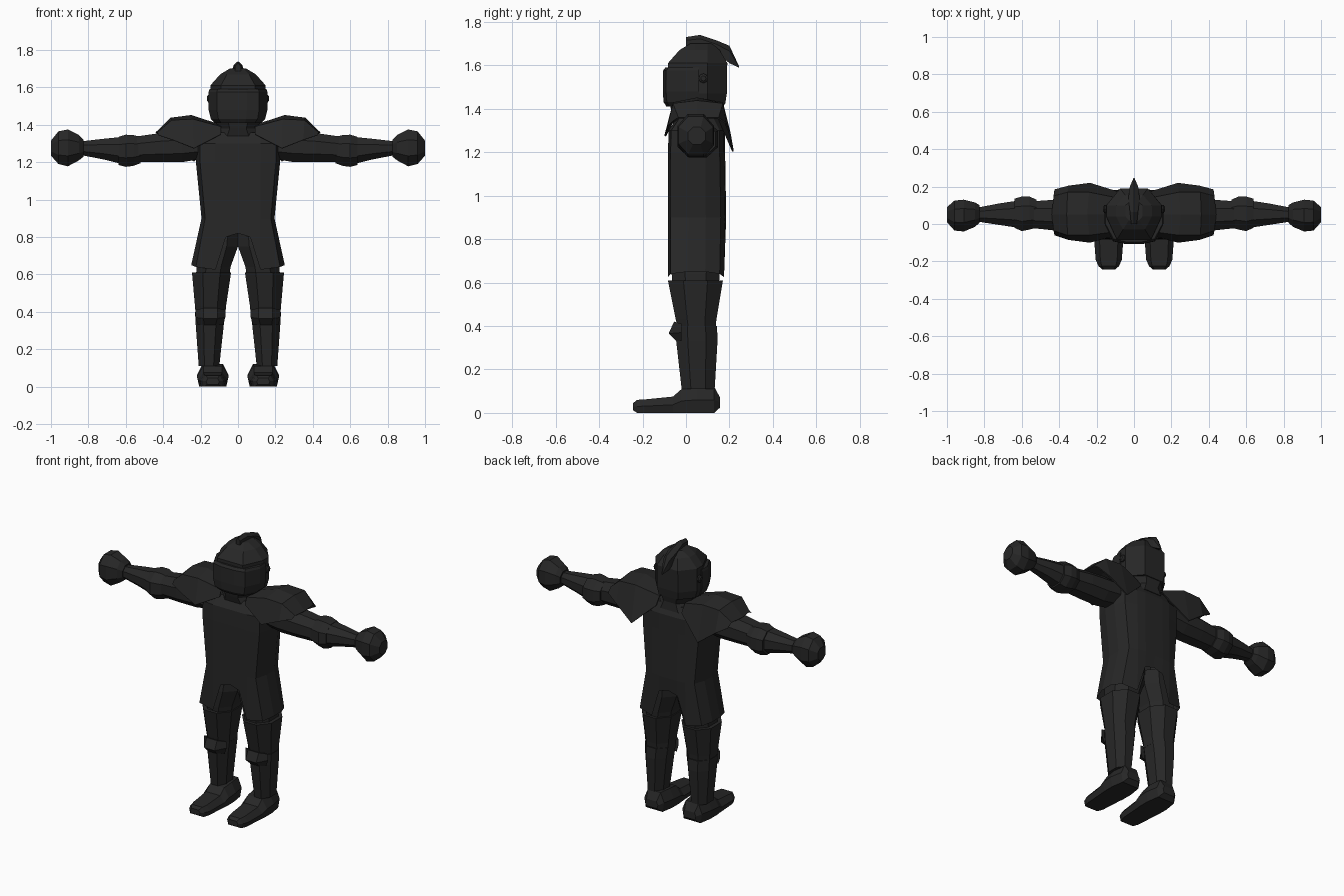
import bpy, bmesh, math
from mathutils import Vector

iron = bpy.data.materials.new("dark iron")
iron.diffuse_color = (0.02, 0.02, 0.02, 1)


def loft(name, rings, mirror=False, closed=True, caps=(True, True), thick=0):
    """Skin a list of point rings into a flat-shaded part."""
    bm = bmesh.new()
    rows = [[bm.verts.new(p) for p in r] for r in rings]
    n = len(rows[0])
    for a, b in zip(rows, rows[1:]):
        for i in range(n if closed else n - 1):
            j = (i + 1) % n
            bm.faces.new((a[i], a[j], b[j], b[i]))
    if closed and caps[0]:
        bm.faces.new(rows[0])
    if closed and caps[1]:
        bm.faces.new(rows[-1])
    bmesh.ops.recalc_face_normals(bm, faces=bm.faces)
    me = bpy.data.meshes.new(name)
    bm.to_mesh(me)
    bm.free()
    me.materials.append(iron)
    ob = bpy.data.objects.new(name, me)
    bpy.context.collection.objects.link(ob)
    if thick:
        ob.modifiers.new("thickness", 'SOLIDIFY').thickness = thick
    if mirror:
        ob.modifiers.new("other side", 'MIRROR')
    return ob


def octagon(a0, a1, b0, b1, k=0.28):
    ca, cb = (a1 - a0) * k, (b1 - b0) * k
    return [(a0 + ca, b0), (a1 - ca, b0), (a1, b0 + cb), (a1, b1 - cb),
            (a1 - ca, b1), (a0 + ca, b1), (a0, b1 - cb), (a0, b0 + cb)]


def upright(rows, k=0.28):
    """Rows of (z, x0, x1, y0, y1)."""
    return [[(x, y, z) for x, y in octagon(x0, x1, y0, y1, k)] for z, x0, x1, y0, y1 in rows]


def sideways(rows, k=0.28):
    """Rows of (x, y0, y1, z0, z1)."""
    return [[(x, y, z) for y, z in octagon(y0, y1, z0, z1, k)] for x, y0, y1, z0, z1 in rows]


# Tunic with an arched hem at front and back
def tunic_ring(z, w, f, b, hem=None):
    h = hem or (z, z, z, z, z, z)
    m = (f + b) / 2
    half = [(0, f, h[0]), (.065, f, h[1]), (.12, f, h[2]), (w * .9, f + .012, h[3]),
            (w, m - .04, h[4]), (w, m + .04, h[4]),
            (w * .88, b - .025, h[3]), (.12, b - .005, h[2]), (.065, b, h[1]), (0, b, h[0])]
    return half + [(-x, y, zz) for x, y, zz in half[-2:0:-1]]


loft("tunic", [
    tunic_ring(.65, .25, -.083, .18, (.82, .80, .625, .64, .65, .65)),
    tunic_ring(.90, .195, -.083, .185),
    tunic_ring(1.20, .225, -.083, .18),
    tunic_ring(1.30, .225, -.08, .18),
    tunic_ring(1.36, .15, -.04, .15)], caps=(False, True))

# Legs
loft("trouser_leg", upright([
    (.57, .05, .225, -.06, .15), (.64, .04, .222, -.066, .155),
    (.75, .0, .215, -.07, .16), (.84, .0, .19, -.06, .16)]), True)
loft("thigh_guard", upright([
    (.38, .068, .226, -.035, .135), (.43, .064, .23, -.047, .14),
    (.61, .037, .246, -.083, .17)]), True)
loft("shin_guard", upright([
    (.11, .10, .21, -.02, .132), (.33, .076, .226, -.045, .145),
    (.40, .066, .23, -.045, .143)]), True)
loft("knee_plate", [
    [(.08, -.02, .33), (.12, -.045, .33), (.18, -.045, .33), (.215, -.02, .33)],
    [(.068, -.02, .37), (.11, -.08, .365), (.185, -.08, .365), (.228, -.02, .37)],
    [(.068, -.02, .41), (.11, -.055, .42), (.185, -.055, .42), (.228, -.02, .41)]], True)


# Boots, lofted from heel to toe
def boot_ring(y, w, zt, wt, z0=0):
    c = .135
    zm = z0 + (zt - z0) * .5
    return [(c - w * .85, y, z0), (c + w * .85, y, z0), (c + w, y, zm),
            (c + wt, y, zt), (c - wt, y, zt), (c - w, y, zm)]


loft("boot", [
    boot_ring(.157, .045, .07, .035, .025), boot_ring(.13, .07, .12, .045),
    boot_ring(.05, .085, .12, .055), boot_ring(-.02, .085, .11, .05),
    boot_ring(-.06, .08, .075, .05), boot_ring(-.19, .07, .062, .045),
    boot_ring(-.225, .055, .06, .038), boot_ring(-.243, .035, .045, .025, .012)], True)

# Arms
loft("upper_arm", sideways([
    (.18, -.03, .13, 1.22, 1.36), (.30, -.035, .13, 1.20, 1.365),
    (.42, -.035, .13, 1.20, 1.355), (.56, -.02, .12, 1.20, 1.335)]), True)
loft("elbow_band", sideways([
    (.52, -.02, .13, 1.195, 1.335), (.56, -.03, .147, 1.18, 1.345),
    (.60, -.038, .147, 1.175, 1.347), (.64, -.02, .135, 1.185, 1.335)]), True)
loft("forearm", sideways([
    (.62, -.02, .125, 1.19, 1.335), (.72, -.005, .11, 1.215, 1.325),
    (.85, .015, .085, 1.24, 1.31)]), True)
loft("fist", sideways([
    (.825, .008, .10, 1.23, 1.32), (.85, -.015, .115, 1.21, 1.345),
    (.91, -.04, .13, 1.178, 1.375), (.96, -.035, .125, 1.19, 1.365),
    (1.0, .01, .09, 1.235, 1.315)]), True)


# Shoulder plates, folded sheets with pointed front and back flaps
loft("shoulder_plate", [
    [(.09, -.06, 1.35), (.09, -.04, 1.39), (.09, .05, 1.40), (.09, .14, 1.39), (.09, .175, 1.34)],
    [(.235, -.10, 1.275), (.24, -.06, 1.43), (.25, .05, 1.452), (.24, .17, 1.43), (.235, .22, 1.205)],
    [(.35, -.085, 1.32), (.355, -.06, 1.425), (.36, .05, 1.438), (.355, .17, 1.425), (.35, .205, 1.29)],
    [(.425, -.06, 1.345), (.43, -.035, 1.36), (.44, .05, 1.36), (.43, .15, 1.36), (.425, .185, 1.335)]],
    True, closed=False, thick=.008)

# Neck and helmet
loft("neck_guard", upright([
    (1.33, -.14, .14, -.05, .17), (1.38, -.10, .10, -.065, .165),
    (1.44, -.135, .135, -.08, .18)]))


def helmet_ring(z, w, f, b):
    m = .07
    half = [(w * .62, f), (w, m - .03), (w, m + .03), (w * .5, b)]
    return [(x, y, z) for x, y in half] + [(-x, y, z) for x, y in half[::-1]]


loft("helmet", [
    helmet_ring(1.42, .135, -.08, .18), helmet_ring(1.47, .15, -.083, .188),
    helmet_ring(1.61, .148, -.083, .19), helmet_ring(1.67, .095, -.03, .155),
    helmet_ring(1.70, .045, .02, .12)])


# Visor wrapping round the face
def visor_ring(z, w, f):
    half = [(w, .06), (w, .0), (w * .72, f + .015), (w * .3, f)]
    return [(x, y, z) for x, y in half] + [(-x, y, z) for x, y in half[::-1]]


loft("visor", [
    visor_ring(1.41, .125, -.09), visor_ring(1.43, .145, -.103),
    visor_ring(1.48, .157, -.107), visor_ring(1.575, .157, -.106),
    visor_ring(1.59, .152, -.095)])

# Visor hinges
loft("hinge", [[(x, .08 + r * math.cos(i * math.pi / 4), 1.54 + r * math.sin(i * math.pi / 4))
                for i in range(8)] for x, r in ((.13, .022), (.158, .022), (.165, .012))], True)

# Crest, running from the brow to a point at the back
crest = [(.0, .015, 1.68, 1.73), (.065, .022, 1.68, 1.74), (.14, .03, 1.655, 1.715),
         (.20, .022, 1.61, 1.69), (.245, .003, 1.588, 1.594)]
loft("crest", [[(-w, y, z0), (w, y, z0), (w, y, z0 + (z1 - z0) * .7), (0, y, z1),
                (-w, y, z0 + (z1 - z0) * .7)] for y, w, z0, z1 in crest])
